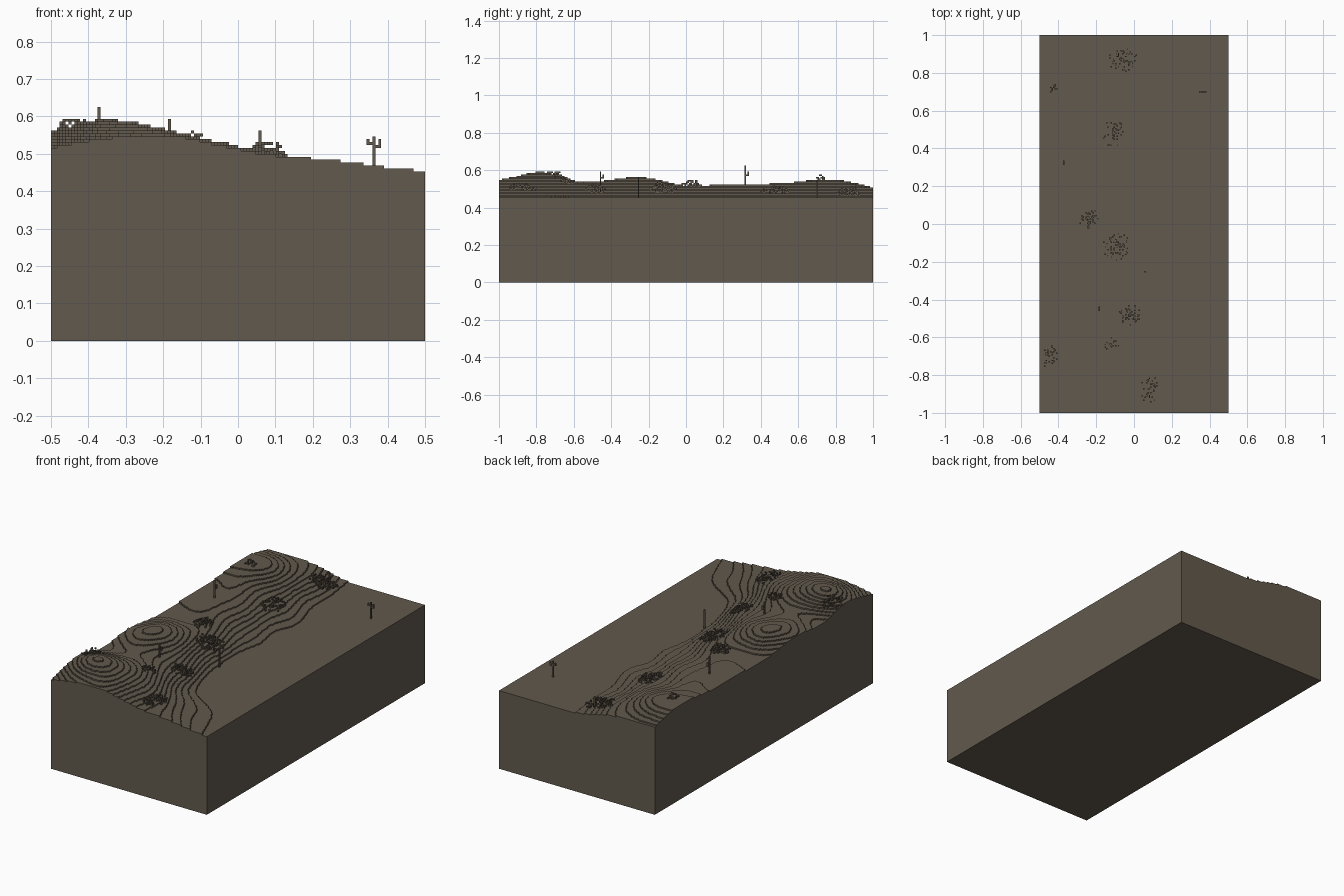
import bpy, math, random

if "Cube" in bpy.data.objects:
    bpy.data.objects.remove(bpy.data.objects["Cube"])

random.seed(7)
V = 1 / 128                 # voxel size
NX, NY, WATER = 128, 256, 58

mat = bpy.data.materials.new("earth brown")
mat.diffuse_color = (0.122, 0.100, 0.074, 1)
mat.use_nodes = True
mat.node_tree.nodes["Principled BSDF"].inputs["Base Color"].default_value = mat.diffuse_color

# Terrain sections: x stations, then heights for each y station
XS = [-.5, -.36, -.2, -.05, .1, .25, .5]
SECTIONS = [
    (-1.0, [.515, .540, .547, .522, .498, .484, .453]),
    (-.78, [.560, .590, .570, .530, .490, .466, .447]),
    (-.55, [.525, .535, .530, .505, .460, .445, .440]),
    (-.27, [.540, .562, .535, .488, .445, .440, .440]),
    (0.0,  [.515, .520, .513, .478, .448, .440, .440]),
    (.30,  [.525, .525, .505, .474, .454, .440, .440]),
    (.55,  [.530, .530, .505, .474, .452, .440, .440]),
    (.78,  [.552, .545, .510, .472, .447, .440, .440]),
    (1.0,  [.508, .510, .498, .467, .445, .440, .440]),
]
YS = [s[0] for s in SECTIONS]


def smooth_interp(ts, vs, t):
    """Cubic Hermite interpolation with finite-difference slopes."""
    n = len(ts)
    i = max(k for k in range(n - 1) if t >= ts[k] or k == 0)

    def slope(k):
        a, b = max(k - 1, 0), min(k + 1, n - 1)
        return (vs[b] - vs[a]) / (ts[b] - ts[a])
    d = ts[i + 1] - ts[i]
    u = (t - ts[i]) / d
    return ((2*u**3 - 3*u**2 + 1) * vs[i] + (u**3 - 2*u**2 + u) * d * slope(i)
            + (3*u**2 - 2*u**3) * vs[i + 1] + (u**3 - u**2) * d * slope(i + 1))


def make_heights():
    rows = [[smooth_interp(XS, s[1], (i + .5) * V - .5) for i in range(NX)]
            for s in SECTIONS]
    h = {}
    for i in range(NX):
        col = [r[i] for r in rows]
        for j in range(NY):
            y = (j + .5) * V - 1
            x = (i + .5) * V - .5
            z = smooth_interp(YS, col, y)
            z += .003 * math.sin(17 * y + 5 * x) * math.sin(13 * x + 3 * y)
            h[i, j] = max(WATER, round(z / V))
    return h


class VoxelMesh:
    """Collects welded quads on the voxel grid."""
    def __init__(self):
        self.index, self.verts, self.faces = {}, [], []

    def face(self, *pts):
        ids = []
        for p in pts:
            if p not in self.index:
                self.index[p] = len(self.verts)
                self.verts.append((p[0] * V - .5, p[1] * V - 1, p[2] * V))
            ids.append(self.index[p])
        self.faces.append(ids)

    def wall(self, a, b, lo, hi):
        levels = [z for z in ([0] if lo == 0 else []) + list(range(WATER, hi + 1))
                  if lo <= z <= hi]
        for z0, z1 in zip(levels, levels[1:]):
            self.face((*a, z0), (*b, z0), (*b, z1), (*a, z1))

    def finish(self, name):
        me = bpy.data.meshes.new(name)
        me.from_pydata(self.verts, [], self.faces)
        me.materials.append(mat)
        ob = bpy.data.objects.new(name, me)
        bpy.context.collection.objects.link(ob)


H = make_heights()

# Stepped ground block
ground = VoxelMesh()
for (i, j), h in H.items():
    ground.face((i, j, h), (i + 1, j, h), (i + 1, j + 1, h), (i, j + 1, h))
    sides = [((i, j - 1), (i, j), (i + 1, j)),
             ((i + 1, j), (i + 1, j), (i + 1, j + 1)),
             ((i, j + 1), (i + 1, j + 1), (i, j + 1)),
             ((i - 1, j), (i, j + 1), (i, j))]
    for nb, a, b in sides:
        lo = H.get(nb, 0)
        if lo < h:
            ground.wall(a, b, lo, h)
rim = ([(i, 0, 0) for i in range(NX)] + [(NX, j, 0) for j in range(NY)]
       + [(i, NY, 0) for i in range(NX, 0, -1)] + [(0, j, 0) for j in range(NY, 0, -1)])
ground.face(*reversed(rim))
ground.finish("ground")


def build_voxels(name, cells):
    """Outer skin of a set of voxels."""
    m = VoxelMesh()
    for x, y, z in sorted(cells):
        X, Y, Z = x + 1, y + 1, z + 1
        for d, q in (
            ((0, 0, -1), ((x, y, z), (x, Y, z), (X, Y, z), (X, y, z))),
            ((0, 0, 1), ((x, y, Z), (X, y, Z), (X, Y, Z), (x, Y, Z))),
            ((0, -1, 0), ((x, y, z), (X, y, z), (X, y, Z), (x, y, Z))),
            ((0, 1, 0), ((X, Y, z), (x, Y, z), (x, Y, Z), (X, Y, Z))),
            ((-1, 0, 0), ((x, Y, z), (x, y, z), (x, y, Z), (x, Y, Z))),
            ((1, 0, 0), ((X, y, z), (X, Y, z), (X, Y, Z), (X, y, Z)))):
            if (x + d[0], y + d[1], z + d[2]) not in cells:
                m.face(*q)
    m.finish(name)


def cell(x, y):
    return (min(NX - 1, max(0, int((x + .5) / V))), min(NY - 1, max(0, int((y + 1) / V))))


# Scattered leafy bushes: x, y, radius x, radius y, voxel count
BUSHES = [(-.06, .87, .08, .06, 90), (-.42, .72, .03, .025, 18),
          (-.11, .48, .055, .08, 75), (-.24, .03, .055, .05, 75),
          (-.09, -.12, .075, .08, 110), (-.02, -.48, .06, .06, 70),
          (-.12, -.64, .045, .035, 28), (-.45, -.70, .045, .06, 50),
          (.08, -.87, .055, .08, 55)]
for n, (x, y, rx, ry, count) in enumerate(BUSHES):
    cells = set()
    for _ in range(count):
        r, t = random.random() ** .7, random.uniform(0, math.tau)
        i, j = cell(x + r * rx * math.cos(t), y + r * ry * math.sin(t))
        cells.add((i, j, H[i, j] + random.randint(0, 3 if r < .6 else 1)))
    build_voxels(f"bush_{n + 1}", cells)

# Thin cactus posts: x, y, top, side arm direction, arm height
POSTS = [(-.373, .32, 80, (0, 1), 74), (.058, -.255, 72, (0, 0), 0),
         (.36, .70, 70, (1, 0), 67), (-.187, -.455, 76, (0, 1), 72),
         (-.05, .91, 71, (0, 0), 0)]
for n, (x, y, top, (dx, dy), arm) in enumerate(POSTS):
    i, j = cell(x, y)
    if n == 4:
        top = H[i, j] + 8
    cells = {(i, j, z) for z in range(H[i, j], top)}
    if dx or dy:
        cells |= {(i + dx, j + dy, arm - 1)} | {(i + 2*dx, j + 2*dy, z) for z in (arm - 1, arm, arm + 1)}
    if n == 2:
        cells |= {(i - 1, j, arm), (i - 2, j, arm), (i - 2, j, arm + 1)}
    build_voxels(f"post_{n + 1}", cells)
